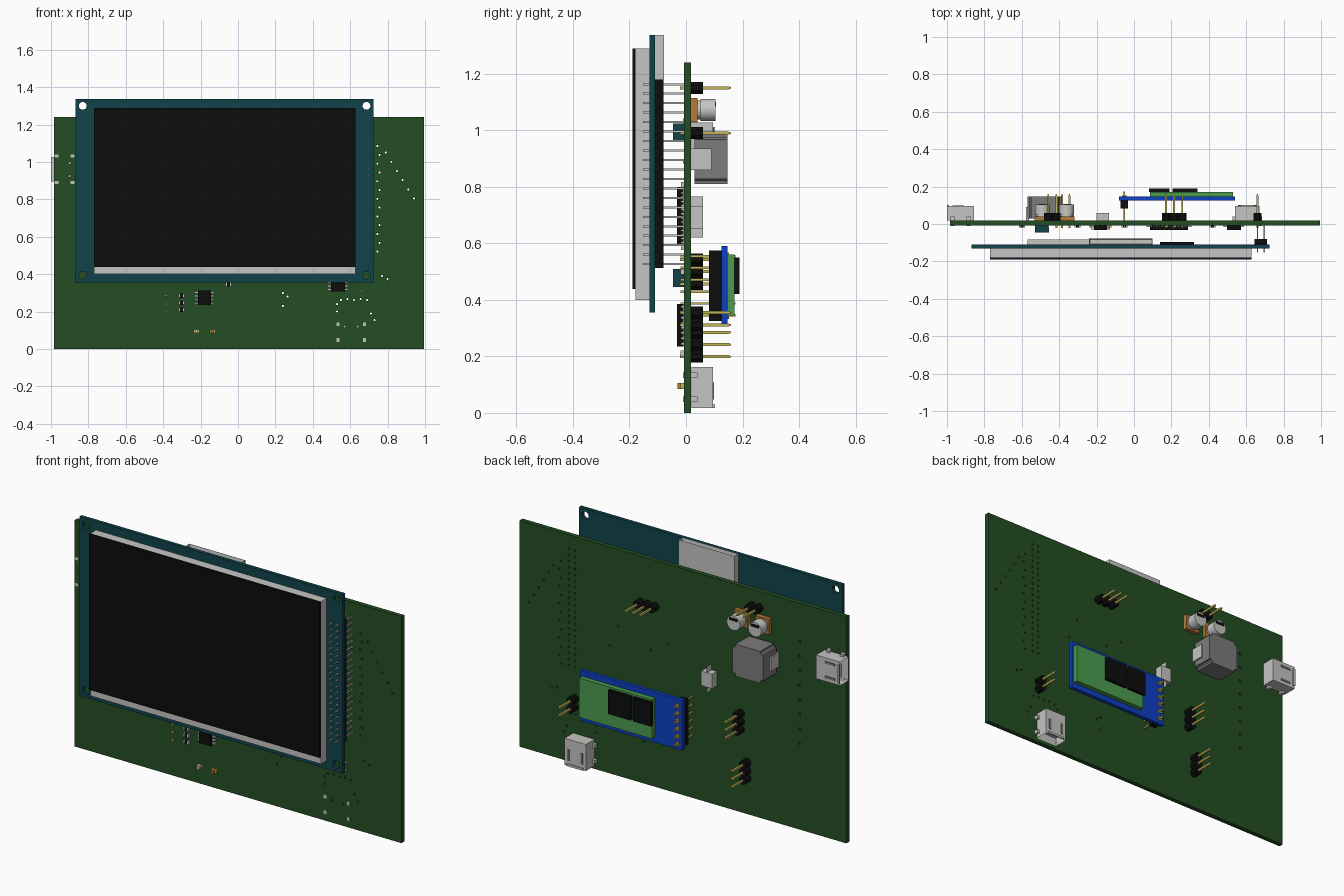
import bpy, bmesh, math
from mathutils import Matrix, Vector

cube = bpy.data.objects.get("Cube")
if cube:
    bpy.data.objects.remove(cube, do_unlink=True)


def material(name, r, g, b):
    m = bpy.data.materials.new(name)
    m.use_nodes = True
    m.diffuse_color = (r, g, b, 1)
    m.node_tree.nodes["Principled BSDF"].inputs["Base Color"].default_value = (r, g, b, 1)
    return m


GREEN = material("board green", 0.017, 0.076, 0.017)
TEAL = material("dark teal", 0.005, 0.056, 0.071)
BLACK = material("black", 0.004, 0.004, 0.004)
LIGHT = material("light grey", 0.56, 0.56, 0.55)
DARK = material("mid grey", 0.2, 0.2, 0.2)
BLUE = material("blue", 0.004, 0.05, 0.55)
LEAF = material("light green", 0.07, 0.33, 0.08)
GOLD = material("gold", 0.55, 0.47, 0.09)
ORANGE = material("orange", 0.45, 0.2, 0.04)


def tag(verts, idx):
    for f in {f for v in verts for f in v.link_faces}:
        f.material_index = idx


def box(bm, x0, x1, y0, y1, z0, z1, idx=0):
    mat = Matrix.Translation(((x0 + x1) / 2, (y0 + y1) / 2, (z0 + z1) / 2)) @ \
        Matrix.Diagonal((x1 - x0, y1 - y0, z1 - z0, 1))
    v = bmesh.ops.create_cube(bm, size=1, matrix=mat)["verts"]
    tag(v, idx)
    return v


def rod(bm, x, z, y0, y1, r, n=8, idx=0, r2=None):
    """Prism or cylinder running along y."""
    mat = Matrix.Translation((x, (y0 + y1) / 2, z)) @ Matrix.Rotation(-math.pi / 2, 4, 'X') \
        @ Matrix.Rotation(math.pi / n, 4, 'Z')
    v = bmesh.ops.create_cone(bm, cap_ends=True, segments=n, radius1=r,
                              radius2=r if r2 is None else r2, depth=y1 - y0, matrix=mat)["verts"]
    tag(v, idx)
    return v


def finish(bm, name, mats, smooth=False):
    me = bpy.data.meshes.new(name)
    bm.to_mesh(me)
    bm.free()
    ob = bpy.data.objects.new(name, me)
    bpy.context.collection.objects.link(ob)
    for m in mats:
        me.materials.append(m)
    if smooth:
        bpy.ops.object.select_all(action='DESELECT')
        ob.select_set(True)
        bpy.context.view_layer.objects.active = ob
        bpy.ops.object.shade_smooth_by_angle(angle=math.radians(40))
    return ob


def plain(name, mat, *dims):
    bm = bmesh.new()
    box(bm, *dims)
    return finish(bm, name, [mat])


def drill(ob, holes, y0, y1):
    """Cut round holes given as (x, z, radius)."""
    bm = bmesh.new()
    for x, z, r in holes:
        rod(bm, x, z, y0, y1, r, 16 if r > 0.01 else 6)
    cutter = finish(bm, "hole_cutter", [])
    cutter.hide_render = True
    mod = ob.modifiers.new("holes", 'BOOLEAN')
    mod.operation = 'DIFFERENCE'
    mod.solver = 'EXACT'
    mod.object = cutter
    bpy.context.view_layer.objects.active = ob
    bpy.ops.object.modifier_apply(modifier=mod.name)
    bpy.data.objects.remove(cutter, do_unlink=True)


# Main board with its drilled holes
PIN_ROWS = [1.163 - 0.0335 * i for i in range(20)]
holes = [(x, z, 0.006) for x in (0.66, 0.697) for z in PIN_ROWS]
holes += [(0.79 + 0.03 * i, 1.05 - 0.049 * i, 0.006) for i in range(6)]
holes += [(0.745 + 0.012 * (i % 2), 1.085 - 0.047 * i, 0.006) for i in range(13)]
holes += [(-0.70, 1.03 - 0.08 * i, 0.008) for i in range(8)]
holes += [(0.55 + 0.035 * i, 0.262 + 0.005 * (i % 2), 0.006) for i in range(5)]
holes += [(x, z, 0.006) for x, z in (
    (-0.9, 0.995), (-0.9, 0.925), (0.24, 0.23), (0.24, 0.3), (0.265, 0.28), (0.53, 0.24),
    (0.53, 0.2), (0.57, 0.12), (0.64, 0.12), (0.71, 0.19), (0.73, 0.155), (0.66, 0.31),
    (0.80, 0.375), (0.77, 0.39), (0.1, 0.8), (0.2, 0.74), (0.4, 0.82), (0.45, 0.7))]
board = plain("main_board", GREEN, -0.985, 0.995, -0.007, 0.018, 0, 1.24)
drill(board, holes, -0.05, 0.05)

# Display board and screen
panel = plain("display_board", TEAL, -0.87, 0.725, -0.13, -0.11, 0.355, 1.337)
drill(panel, [(x, z, 0.021) for x in (-0.83, 0.687) for z in (0.395, 1.30)], -0.2, -0.05)
plain("screen_frame", LIGHT, -0.77, 0.628, -0.178, -0.13, 0.40, 1.29)
plain("screen_glass", BLACK, -0.77, 0.628, -0.19, -0.178, 0.438, 1.29)
plain("display_driver_chip", BLACK, 0.14, 0.32, -0.11, -0.096, 0.52, 0.62)
plain("display_rear_plate", LIGHT, -0.57, -0.24, -0.11, -0.084, 0.80, 1.18)

# Card slot with a recessed outer face
bm = bmesh.new()
box(bm, -0.24, 0.10, -0.11, -0.078, 1.18, 1.337)
bm.faces.ensure_lookup_table()
top = max(bm.faces, key=lambda f: f.calc_center_median().z)
bmesh.ops.inset_individual(bm, faces=[top], thickness=0.005)
bmesh.ops.translate(bm, verts=top.verts, vec=(0, 0, -0.03))
finish(bm, "card_slot", [LIGHT])

# Two-row connector joining the boards
bm = bmesh.new()
box(bm, 0.645, 0.712, -0.11, -0.08, 0.512, 1.18)
for x in (0.66, 0.697):
    for z in PIN_ROWS:
        rod(bm, x, z, -0.152, 0.0, 0.005, 4, 1)
finish(bm, "display_connector", [BLACK, LIGHT])


# Pin headers on the back
def pin_header(name, cx, cz, n, vertical):
    bm = bmesh.new()
    for i in range(n):
        d = (i - (n - 1) / 2) * 0.043
        x, z = (cx, cz + d) if vertical else (cx + d, cz)
        rod(bm, x, z, 0.018, 0.06, 0.0232, 8)
        rod(bm, x, z, -0.022, 0.15, 0.0075, 4, 1)
        rod(bm, x, z, 0.15, 0.16, 0.0075, 4, 1, 0.003)
    finish(bm, name, [BLACK, GOLD])


pin_header("top_centre_header", 0.215, 0.99, 3, False)
pin_header("top_side_header", -0.437, 1.15, 2, False)
pin_header("low_left_header", 0.66, 0.333, 2, True)
pin_header("mid_right_header", -0.345, 0.50, 3, True)
pin_header("low_right_header", -0.385, 0.242, 3, True)


# Socket shells, opening towards -z before rotation
def socket(name, loc, angle):
    bm = bmesh.new()
    box(bm, -0.065, 0.065, 0, 0.075, 0, 0.145)
    bm.faces.ensure_lookup_table()
    mouth = min(bm.faces, key=lambda f: f.calc_center_median().z)
    bmesh.ops.inset_individual(bm, faces=[mouth], thickness=0.007)
    bmesh.ops.translate(bm, verts=mouth.verts, vec=(0, 0, 0.11))
    box(bm, -0.035, 0.035, 0.03, 0.048, 0.02, 0.12)
    box(bm, -0.05, 0.05, 0.075, 0.082, 0, 0.012)
    for s in (-1, 1):
        for z in (0.03, 0.115):
            box(bm, s * 0.071 - 0.008, s * 0.071 + 0.008, -0.03, 0.02, z - 0.01, z + 0.01)
        box(bm, s * 0.04 - 0.006, s * 0.04 + 0.006, 0.074, 0.079, 0.03, 0.09, 1)
    bm.transform(Matrix.Translation(loc) @ Matrix.Rotation(angle, 4, 'Y'))
    finish(bm, name, [LIGHT, DARK])


socket("bottom_socket", Vector((0.605, 0.02, 0.018)), 0)
socket("side_socket", Vector((-1.0, 0.02, 0.962)), math.pi / 2)

# Power coil block
bm = bmesh.new()
box(bm, -0.57, -0.385, 0.03, 0.147, 0.81, 0.985)
bmesh.ops.bevel(bm, geom=[e for e in bm.edges if abs(e.verts[0].co.y - e.verts[1].co.y) > 0.05],
                offset=0.018, segments=3, affect='EDGES')
for s in (-1, 1):
    box(bm, -0.4775 + s * 0.092 - 0.008, -0.4775 + s * 0.092 + 0.008, 0.018, 0.09, 0.86, 0.935, 1)
finish(bm, "power_coil", [DARK, LIGHT], True)

# Round capacitors with orange bases
for name, x in (("left_capacitor", -0.36), ("right_capacitor", -0.49)):
    bm = bmesh.new()
    box(bm, x - 0.042, x + 0.042, 0.018, 0.04, 1.03, 1.114, 1)
    rod(bm, x, 1.072, 0.04, 0.052, 0.034, 24)
    rod(bm, x, 1.072, 0.052, 0.105, 0.04, 24)
    box(bm, x - 0.025, x + 0.025, 0.105, 0.107, 1.085, 1.1, 2)
    finish(bm, name, [LIGHT, ORANGE, BLACK], True)

# Crystal can, rounded at both ends
bm = bmesh.new()
box(bm, -0.2, -0.133, 0.018, 0.06, 0.62, 0.765)
bmesh.ops.bevel(bm, geom=[e for e in bm.edges if abs(e.verts[0].co.y - e.verts[1].co.y) > 0.03],
                offset=0.033, segments=6, affect='EDGES')
finish(bm, "crystal", [LIGHT], True)

# Plug-in radio module
plain("module_board", BLUE, -0.08, 0.54, 0.125, 0.146, 0.315, 0.59)
plain("module_top_board", LEAF, 0.085, 0.528, 0.146, 0.172, 0.345, 0.56)
plain("module_chip_large", BLACK, 0.205, 0.34, 0.172, 0.189, 0.42, 0.55)
plain("module_chip_small", BLACK, 0.08, 0.19, 0.172, 0.189, 0.42, 0.55)
bm = bmesh.new()
box(bm, -0.073, -0.031, 0.082, 0.125, 0.325, 0.575)
for i in range(6):
    z = 0.345 + 0.042 * i
    rod(bm, -0.052, z, -0.02, 0.175, 0.006, 4, 1)
    rod(bm, -0.052, z, 0.146, 0.153, 0.013, 8, 1)
finish(bm, "module_header", [BLACK, GOLD])


# Chips with legs on the front
def chip(name, x0, x1, z0, z1, n, four=False):
    bm = bmesh.new()
    box(bm, x0, x1, -0.032, -0.009, z0, z1)
    for i in range(n):
        t = (i + 0.5) / n
        z, x = z0 + t * (z1 - z0), x0 + t * (x1 - x0)
        h = 0.25 * (z1 - z0) / n
        for a, b in ((x0 - 0.018, x0), (x1, x1 + 0.018)):
            box(bm, a, b, -0.017, -0.007, z - h, z + h, 1)
        if four:
            for a, b in ((z0 - 0.018, z0), (z1, z1 + 0.018)):
                box(bm, x - h, x + h, -0.017, -0.007, a, b, 1)
    finish(bm, name, [BLACK, LIGHT])


chip("lower_chip", -0.215, -0.145, 0.235, 0.312, 4)
chip("edge_chip", 0.497, 0.571, 0.308, 0.385, 4)
chip("controller_chip", 0.085, 0.29, 0.595, 0.80, 14, True)

# Small resistors, lamps and trimmers on the front
bm = bmesh.new()
for x, z in ((-0.303, 0.21), (-0.303, 0.247), (-0.303, 0.285), (-0.05, 0.345), (0.42, 0.5), (-0.6, 0.7)):
    box(bm, x - 0.008, x + 0.008, -0.02, -0.007, z - 0.011, z + 0.011)
    for s in (-1, 1):
        box(bm, x + s * 0.012 - 0.004, x + s * 0.012 + 0.004, -0.019, -0.007, z - 0.01, z + 0.01, 1)
finish(bm, "small_resistors", [BLACK, LIGHT])
for name, x, mat in (("left_lamp", -0.135, ORANGE), ("right_lamp", -0.222, LIGHT)):
    bm = bmesh.new()
    box(bm, x - 0.008, x + 0.008, -0.03, -0.007, 0.085, 0.105)
    for s in (-1, 1):
        box(bm, x + s * 0.012 - 0.004, x + s * 0.012 + 0.004, -0.02, -0.007, 0.085, 0.105, 1)
    finish(bm, name, [mat, GOLD])
plain("upper_trimmer", TEAL, -0.53, -0.455, -0.046, -0.007, 0.965, 1.025)
plain("lower_trimmer", TEAL, -0.53, -0.455, -0.046, -0.007, 0.445, 0.51)
